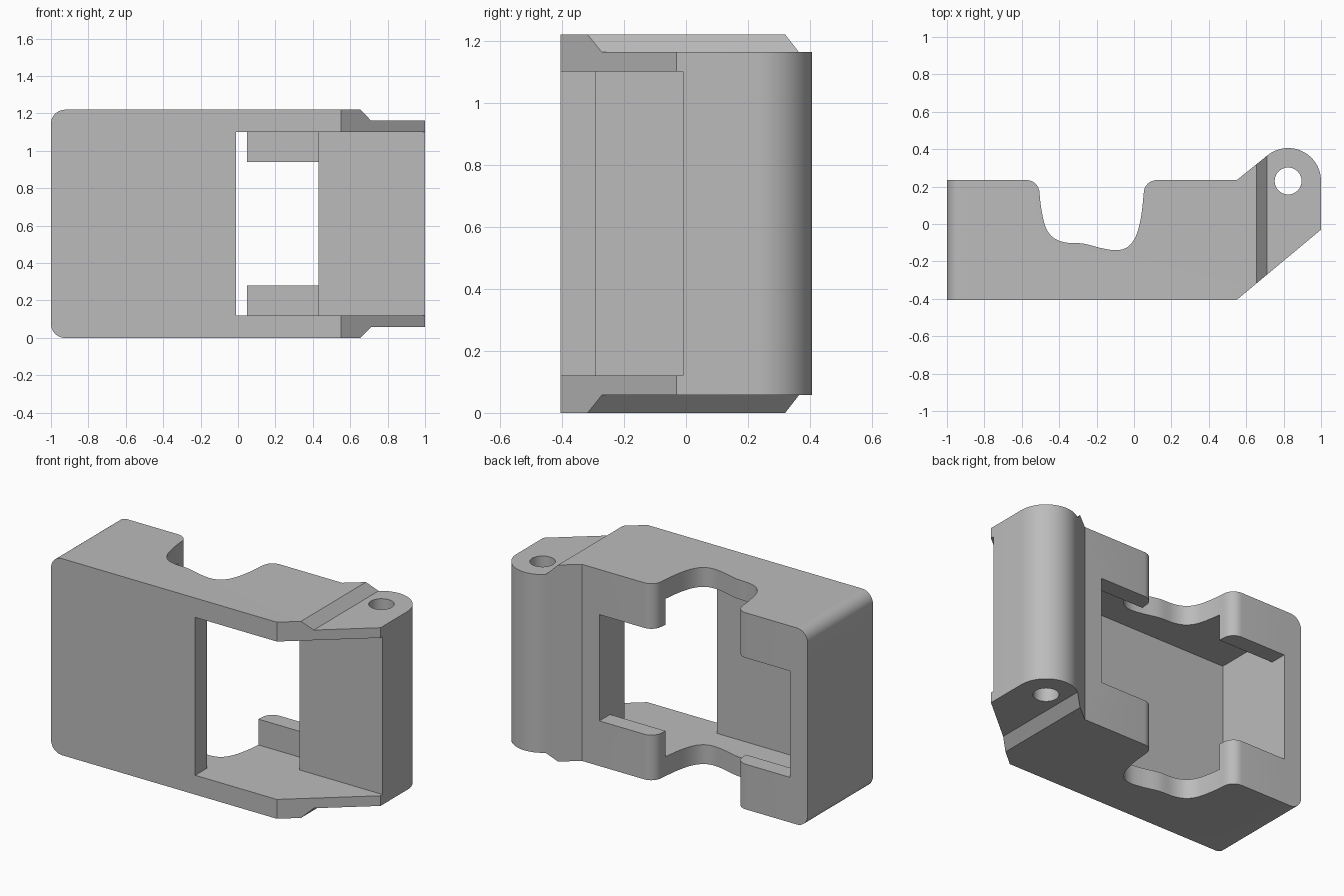
import bpy, bmesh, math
from mathutils import Vector

if "Cube" in bpy.data.objects:
    bpy.data.objects.remove(bpy.data.objects["Cube"])

H = 1.22                      # total height
WALL = 0.12                   # top, bottom and side wall
BACK = 0.235                  # rear face of the box
PIN = (0.824, 0.23)           # hinge axis
PIN_R = 0.176


def arc(cx, cy, r, a0, a1, n):
    steps = [math.radians(a0 + (a1 - a0) * i / n) for i in range(n + 1)]
    return [(cx + r * math.cos(a), cy + r * math.sin(a)) for a in steps]


def spline(pts, n=6):
    """Catmull-Rom curve through the points."""
    p = [Vector(q) for q in [pts[0]] + pts + [pts[-1]]]
    out = []
    for a, b, c, d in zip(p, p[1:], p[2:], p[3:]):
        for i in range(n):
            t = i / n
            out.append((2 * b + (c - a) * t + (2 * a - 5 * b + 4 * c - d) * t * t
                        + (3 * b - a - 3 * c + d) * t ** 3) / 2)
    return [tuple(q) for q in out] + [pts[-1]]


def prism(name, profile, lo, hi, axis="z"):
    """Extrude a profile along z (given as x, y) or along y (given as x, z)."""
    place = (lambda p, h: (p[0], p[1], h)) if axis == "z" else (lambda p, h: (p[0], h, p[1]))
    bm = bmesh.new()
    face = bm.faces.new([bm.verts.new(place(p, lo)) for p in profile])
    new = bmesh.ops.extrude_face_region(bm, geom=[face])["geom"]
    shift = place((0, 0), hi - lo)
    bmesh.ops.translate(bm, vec=shift, verts=[v for v in new if isinstance(v, bmesh.types.BMVert)])
    bmesh.ops.recalc_face_normals(bm, faces=bm.faces)
    mesh = bpy.data.meshes.new(name)
    bm.to_mesh(mesh)
    bm.free()
    obj = bpy.data.objects.new(name, mesh)
    bpy.context.collection.objects.link(obj)
    return obj


def combine(target, cutter, operation="DIFFERENCE"):
    mod = target.modifiers.new(cutter.name, "BOOLEAN")
    mod.object, mod.operation, mod.solver = cutter, operation, "EXACT"
    bpy.context.view_layer.objects.active = target
    bpy.ops.object.modifier_apply(modifier=mod.name)
    bpy.data.objects.remove(cutter)


# Plan outline: box, slanted hinge arm and rounded hinge barrel
tangent = 90 + math.degrees(math.asin(PIN_R / (PIN[0] - 0.55)))
plan = [(-1, -0.405), (0.55, -0.405), (1, -0.03)]
plan += arc(*PIN, PIN_R, 0, tangent, 28) + [(0.55, BACK), (-1, BACK)]
body = prism("hinged_housing", plan, -0.1, H + 0.1)

# Front outline: rounded outer corners and stepped-down hinge ends
R = 0.075
side = arc(R - 1, H - R, R, 90, 180, 10) + arc(R - 1, R, R, 180, 270, 10)
side += [(0.655, 0), (0.71, 0.057), (1.1, 0.057), (1.1, H - 0.057), (0.71, H - 0.057), (0.655, H)]
combine(body, prism("front_outline", side, -0.6, 0.6, "y"), "INTERSECT")

# Inner cavity, open at the front beside the cover plate
cavity = [(-0.88, -0.29), (-0.01, -0.29), (-0.01, -0.6), (1.2, -0.6),
          (1.2, -0.01), (0.43, -0.01), (0.43, 0.13), (-0.88, 0.13)]
combine(body, prism("cavity", cavity, WALL, H - WALL))

# Rear window between the upper and lower lips
window = [(-0.88, 0), (0.43, 0), (0.43, 0.6), (-0.88, 0.6)]
combine(body, prism("rear_window", window, 0.28, H - 0.28))

# Wavy notch through the rear of both the top and bottom walls
wave = spline([(-0.505, 0.165), (-0.497, 0.09), (-0.475, -0.01), (-0.435, -0.07),
               (-0.37, -0.098), (-0.27, -0.105), (-0.17, -0.13), (-0.09, -0.14),
               (-0.03, -0.12), (0.012, -0.06), (0.038, 0.04), (0.052, 0.165)])
notch = [(-0.575, 0.6), (-0.575, BACK)] + arc(-0.575, 0.165, 0.07, 90, 0, 8)[1:-1]
notch += wave + arc(0.122, 0.165, 0.07, 180, 90, 8)[1:-1] + [(0.122, BACK), (0.122, 0.6)]
combine(body, prism("rear_notch", notch, -0.2, H + 0.2))

# Hinge pin hole
combine(body, prism("pin_hole", arc(*PIN, 0.072, 0, 350, 35), -0.2, H + 0.2))

# Single grey finish
grey = bpy.data.materials.new("plain_grey")
grey.use_nodes = True
colour = (0.5, 0.5, 0.5, 1)
grey.diffuse_color = colour
grey.node_tree.nodes["Principled BSDF"].inputs["Base Color"].default_value = colour
body.data.materials.clear()
body.data.materials.append(grey)
for poly in body.data.polygons:
    poly.material_index = 0

bpy.ops.object.select_all(action="DESELECT")
body.select_set(True)
bpy.context.view_layer.objects.active = body
bpy.ops.object.shade_smooth_by_angle(angle=math.radians(30))
